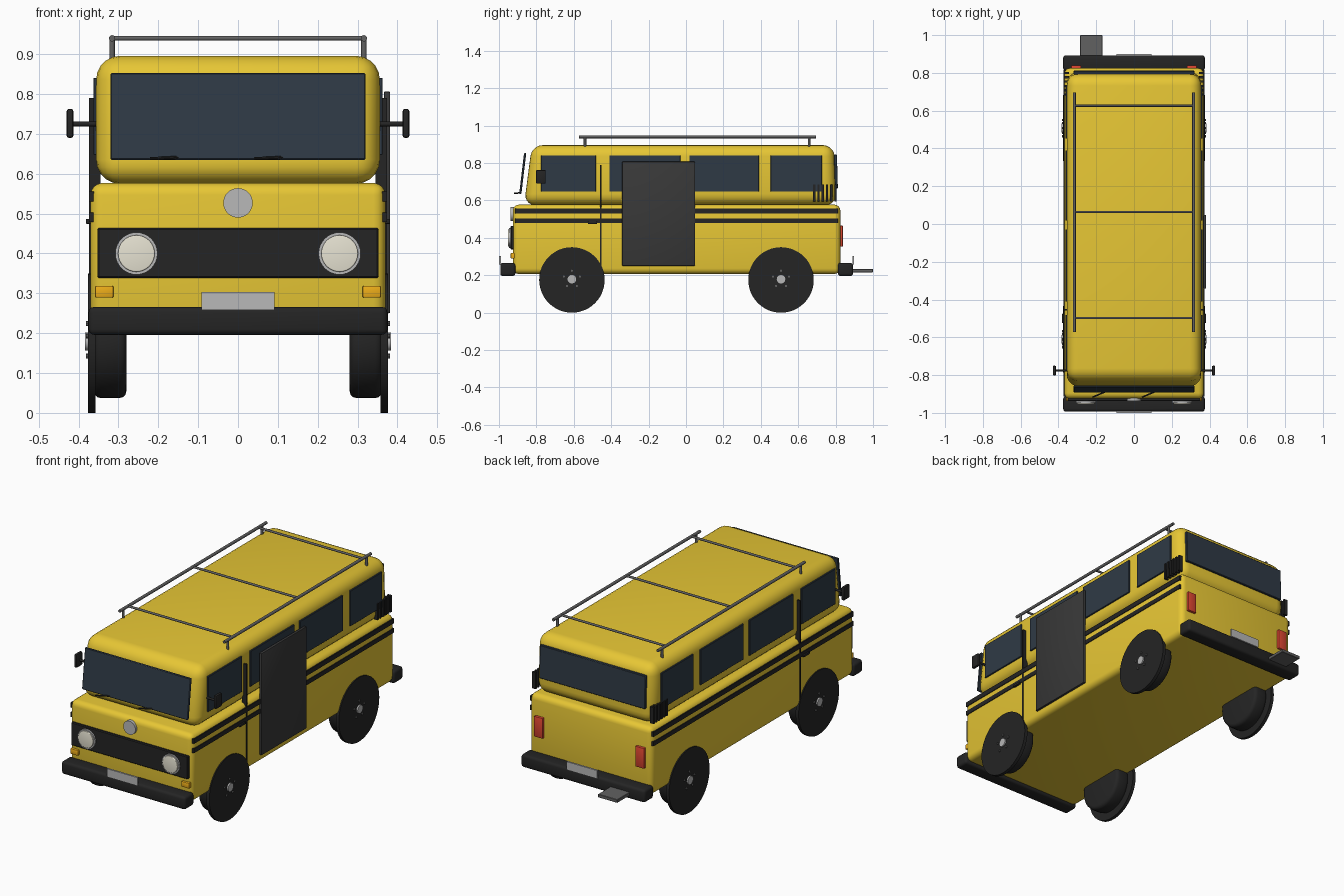
import bpy, bmesh, math
from mathutils import Matrix, Vector

if "Cube" in bpy.data.objects:
    bpy.data.objects.remove(bpy.data.objects["Cube"])


def material(name, color):
    m = bpy.data.materials.new(name)
    m.diffuse_color = (*color, 1)
    m.use_nodes = True
    m.node_tree.nodes["Principled BSDF"].inputs["Base Color"].default_value = m.diffuse_color
    return m


YELLOW = material("yellow_paint", (0.80, 0.57, 0.035))
BLACK = material("black_trim", (0.018, 0.018, 0.018))
DOOR = material("dark_grey", (0.04, 0.04, 0.04))
GLASS = material("dark_glass", (0.028, 0.042, 0.06))
STEEL = material("rack_grey", (0.12, 0.12, 0.12))
SILVER = material("silver", (0.48, 0.48, 0.48))
LENS = material("lens", (0.80, 0.77, 0.65))
ORANGE = material("orange", (0.85, 0.42, 0.01))
RED = material("red", (0.70, 0.06, 0.03))


def finish(name, bm, mat):
    bmesh.ops.recalc_face_normals(bm, faces=bm.faces[:])
    me = bpy.data.meshes.new(name)
    bm.to_mesh(me)
    bm.free()
    me.materials.append(mat)
    ob = bpy.data.objects.new(name, me)
    bpy.context.collection.objects.link(ob)
    return ob


def bevel(bm, edges, width, segs):
    bmesh.ops.bevel(bm, geom=edges, offset=width, segments=segs,
                    profile=0.5, affect='EDGES', clamp_overlap=True)


def box(name, x, y, z, mat, round_=0.0, segs=2, lean=(0, 0)):
    """Box from ranges; lean shifts the top edge of the front and back faces in y."""
    bm = bmesh.new()
    bmesh.ops.create_cube(bm, size=1)
    for v in bm.verts:
        i, j, k = (int(c > 0) for c in v.co)
        v.co = (sorted(x)[i], y[j] + (lean[j] if k else 0), z[k])
    if round_:
        bevel(bm, bm.edges[:], round_, segs)
    return finish(name, bm, mat)


def rod(name, a, b, r, mat, sides=12, round_=0.0):
    """Cylinder from point a to point b."""
    a, b = Vector(a), Vector(b)
    bm = bmesh.new()
    rot = (b - a).to_track_quat('Z', 'Y').to_matrix().to_4x4()
    bmesh.ops.create_cone(bm, cap_ends=True, segments=sides, radius1=r, radius2=r,
                          depth=(b - a).length,
                          matrix=Matrix.Translation((a + b) / 2) @ rot)
    if round_:
        rims = [e for e in bm.edges if any(len(f.verts) > 4 for f in e.link_faces)]
        bevel(bm, rims, round_, 3)
    return finish(name, bm, mat)


# Body shells
box("lower_body", (-0.37, 0.37), (-0.925, 0.825), (0.207, 0.577), YELLOW, 0.03, 4)
box("upper_cabin", (-0.356, 0.356), (-0.866, 0.806), (0.575, 0.896), YELLOW, 0.06, 5,
    lean=(0.042, -0.014))

# Front and rear glass
box("windscreen", (-0.32, 0.32), (-0.892, -0.88), (0.635, 0.853), GLASS, 0.003, 1, (0.026, 0.026))
box("rear_window", (-0.32, 0.32), (0.796, 0.812), (0.665, 0.845), GLASS, 0.003, 1, (-0.005, -0.005))

# Bumpers, plates and step
box("front_bumper", (-0.375, 0.375), (-0.993, -0.912), (0.196, 0.266), BLACK, 0.014, 3)
box("rear_bumper", (-0.375, 0.375), (0.812, 0.893), (0.196, 0.266), BLACK, 0.014, 3)
box("front_plate", (-0.092, 0.092), (-1.0, -0.99), (0.258, 0.303), SILVER)
box("rear_plate", (-0.092, 0.092), (0.889, 0.899), (0.258, 0.303), SILVER)
box("rear_step", (-0.285, -0.168), (0.86, 1.0), (0.216, 0.234), STEEL, 0.002, 1)

# Front face
box("grille_panel", (-0.353, 0.353), (-0.938, -0.915), (0.338, 0.464), BLACK, 0.004, 1)
rod("front_disc", (0, -0.92, 0.527), (0, -0.938, 0.527), 0.037, SILVER, 32)
for x in (-0.22, 0.042):
    rod("wiper", (x, -0.917, 0.638), (x + 0.076, -0.885, 0.641), 0.004, BLACK, 8)

# Sliding door on the right side only
box("sliding_door", (0.366, 0.382), (-0.342, 0.048), (0.25, 0.807), DOOR, 0.004, 2)

for s in (-1, 1):
    # Lamps
    rod("headlight_ring", (s * 0.255, -0.93, 0.4), (s * 0.255, -0.947, 0.4), 0.053, SILVER, 32)
    rod("headlight_lens", (s * 0.255, -0.935, 0.4), (s * 0.255, -0.953, 0.4), 0.046, LENS, 32, 0.003)
    box("indicator", (s * 0.312, s * 0.359), (-0.937, -0.91), (0.289, 0.319), ORANGE, 0.004)
    box("tail_light", (s * 0.28, s * 0.333), (0.815, 0.839), (0.353, 0.465), RED, 0.004)

    # Side windows
    for y0, y1 in ((-0.775, -0.481), (-0.41, -0.03), (0.018, 0.39), (0.453, 0.727)):
        box("side_window", (s * 0.35, s * 0.363), (y0, y1), (0.647, 0.841), GLASS, 0.002, 1)

    # Stripes, seam, handle
    for z0, z1 in ((0.53, 0.556), (0.479, 0.503)):
        box("side_stripe", (s * 0.36, s * 0.374), (-0.914, 0.814), (z0, z1), BLACK)
    box("door_seam", (s * 0.345, s * 0.374), (-0.459, -0.451), (0.24, 0.79), BLACK)
    box("door_handle", (s * 0.365, s * 0.382), (-0.525, -0.475), (0.474, 0.487), BLACK, 0.003)

    # Air louvres
    for i in range(6):
        y = 0.68 + i * 0.0226
        box("louvre", (s * 0.345, s * 0.368), (y, y + 0.012), (0.595, 0.685), BLACK)

    # Mirrors
    rod("mirror_arm", (s * 0.35, -0.775, 0.725), (s * 0.418, -0.775, 0.725), 0.006, BLACK)
    box("mirror", (s * 0.413, s * 0.43), (-0.802, -0.75), (0.69, 0.763), BLACK, 0.006)

    # Wheels
    for y in (-0.61, 0.508):
        rod("tyre", (s * 0.28, y, 0.177), (s * 0.362, y, 0.177), 0.14, BLACK, 40, 0.018)
        rod("wheel_disc", (s * 0.358, y, 0.175), (s * 0.376, y, 0.175), 0.175, BLACK, 48)
        rod("hub_cap", (s * 0.37, y, 0.179), (s * 0.384, y, 0.179), 0.023, SILVER, 24)
        for i in range(5):
            a = math.radians(90 + 72 * i)
            c = (y + 0.045 * math.cos(a), 0.179 + 0.045 * math.sin(a))
            rod("wheel_bolt", (s * 0.37, *c), (s * 0.382, *c), 0.006, STEEL, 8)

    # Roof rack rails and posts
    rod("rack_rail", (s * 0.316, -0.572, 0.94), (s * 0.316, 0.695, 0.94), 0.008, STEEL)
    for y in (-0.54, 0.658):
        rod("rack_post", (s * 0.316, y, 0.875), (s * 0.316, y, 0.94), 0.007, STEEL)

# Roof rack cross bars
for y in (-0.498, 0.064, 0.626):
    rod("rack_crossbar", (-0.316, y, 0.94), (0.316, y, 0.94), 0.006, STEEL)

# Smooth shading with crisp edges
bpy.ops.object.select_all(action='SELECT')
bpy.context.view_layer.objects.active = bpy.data.objects["lower_body"]
bpy.ops.object.shade_smooth_by_angle(angle=math.radians(35))
